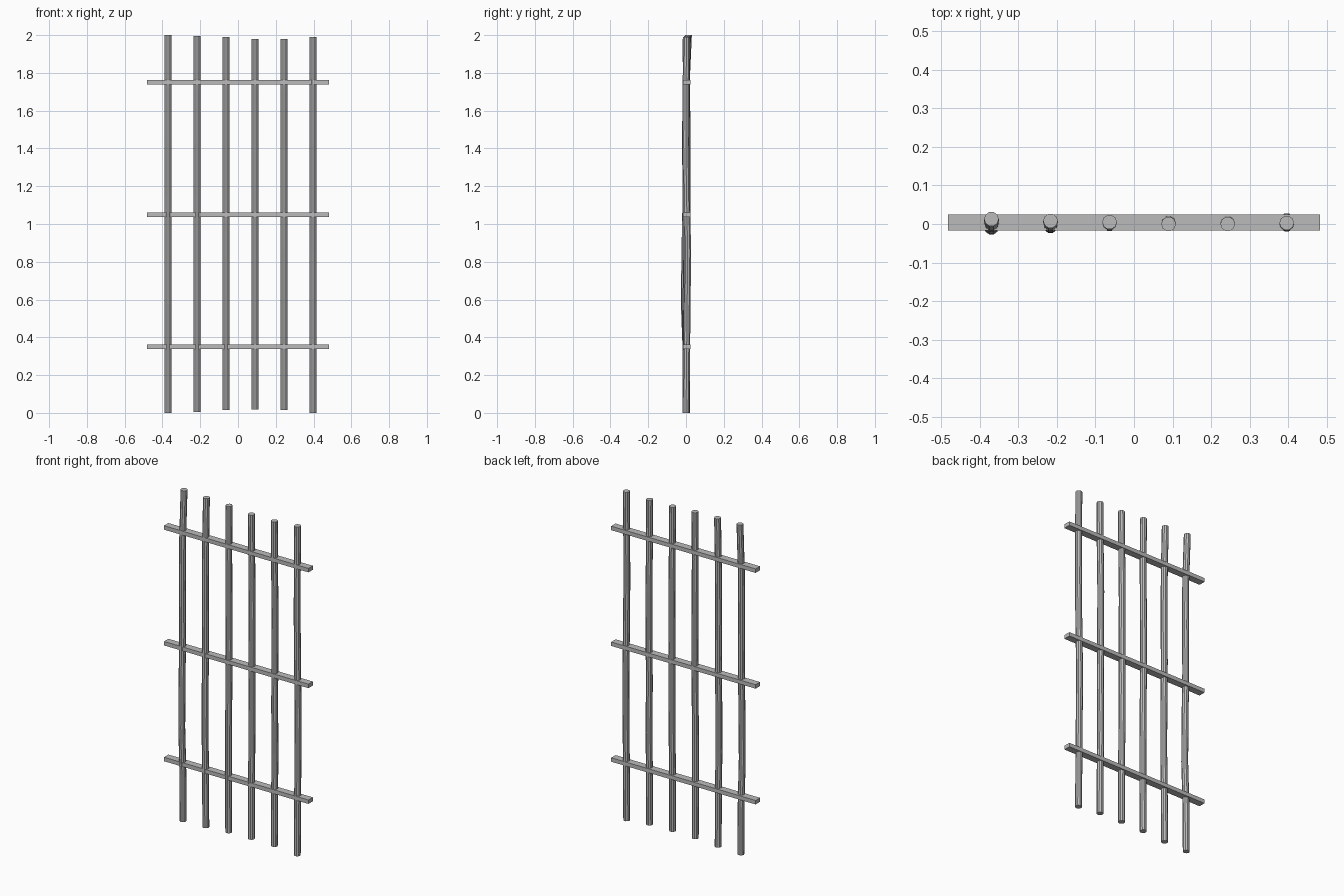
import bpy, bmesh, math

if "Cube" in bpy.data.objects:
    bpy.data.objects.remove(bpy.data.objects["Cube"], do_unlink=True)

metal = bpy.data.materials.new("grey_metal")
metal.use_nodes = True
grey = (0.5, 0.5, 0.5, 1)
metal.diffuse_color = grey
metal.node_tree.nodes["Principled BSDF"].inputs["Base Color"].default_value = grey


def add_object(name, bm):
    bmesh.ops.recalc_face_normals(bm, faces=bm.faces)
    mesh = bpy.data.meshes.new(name)
    bm.to_mesh(mesh)
    bm.free()
    mesh.materials.append(metal)
    obj = bpy.data.objects.new(name, mesh)
    bpy.context.collection.objects.link(obj)


def add_bar(name, x, bottom, top, bends, radius=0.019, sides=10):
    """Upright rod, slightly bent front to back."""
    bm = bmesh.new()
    rings = []
    for i, y in enumerate(bends):
        z = bottom + (top - bottom) * i / (len(bends) - 1)
        rings.append([bm.verts.new((x + radius * math.cos(a), y + radius * math.sin(a), z))
                      for a in (math.tau * k / sides for k in range(sides))])
    for low, high in zip(rings, rings[1:]):
        for k in range(sides):
            n = (k + 1) % sides
            bm.faces.new((low[k], low[n], high[n], high[k]))
    bm.faces.new(rings[0][::-1])
    bm.faces.new(rings[-1])
    add_object(name, bm)


def add_rail(name, z):
    """Flat horizontal rail through all the rods."""
    bm = bmesh.new()
    bmesh.ops.create_cube(bm, size=1)
    for v in bm.verts:
        v.co = (v.co.x * 0.966, v.co.y * 0.042 + 0.004, v.co.z * 0.024 + z)
    add_object(name, bm)


# Upright rods: bottom, top, front-back bends from bottom to top
bars = [
    (0.0, 2.0, (0.004, 0.002, -0.009, -0.006, 0.0, -0.003, 0.0, 0.013)),
    (0.005, 1.995, (0.002, 0.0, -0.005, -0.004, 0.0, -0.003, 0.0, 0.008)),
    (0.015, 1.99, (0.002, 0.0, 0.0, 0.003, 0.006, 0.004, 0.002, 0.005)),
    (0.018, 1.98, (0.0, 0.0, 0.004, 0.006, 0.005, 0.007, 0.003, 0.0)),
    (0.015, 1.98, (0.0, 0.002, 0.006, 0.003, 0.005, 0.007, 0.002, 0.0)),
    (0.0, 1.99, (0.0, 0.003, 0.006, 0.009, 0.003, -0.001, 0.0, 0.003)),
]
for i, (bottom, top, bends) in enumerate(bars):
    add_bar(f"upright_bar_{i + 1}", -0.37 + i * 0.1533, bottom, top, bends)

# Horizontal rails
for name, z in (("lower_rail", 0.35), ("middle_rail", 1.05), ("upper_rail", 1.75)):
    add_rail(name, z)
